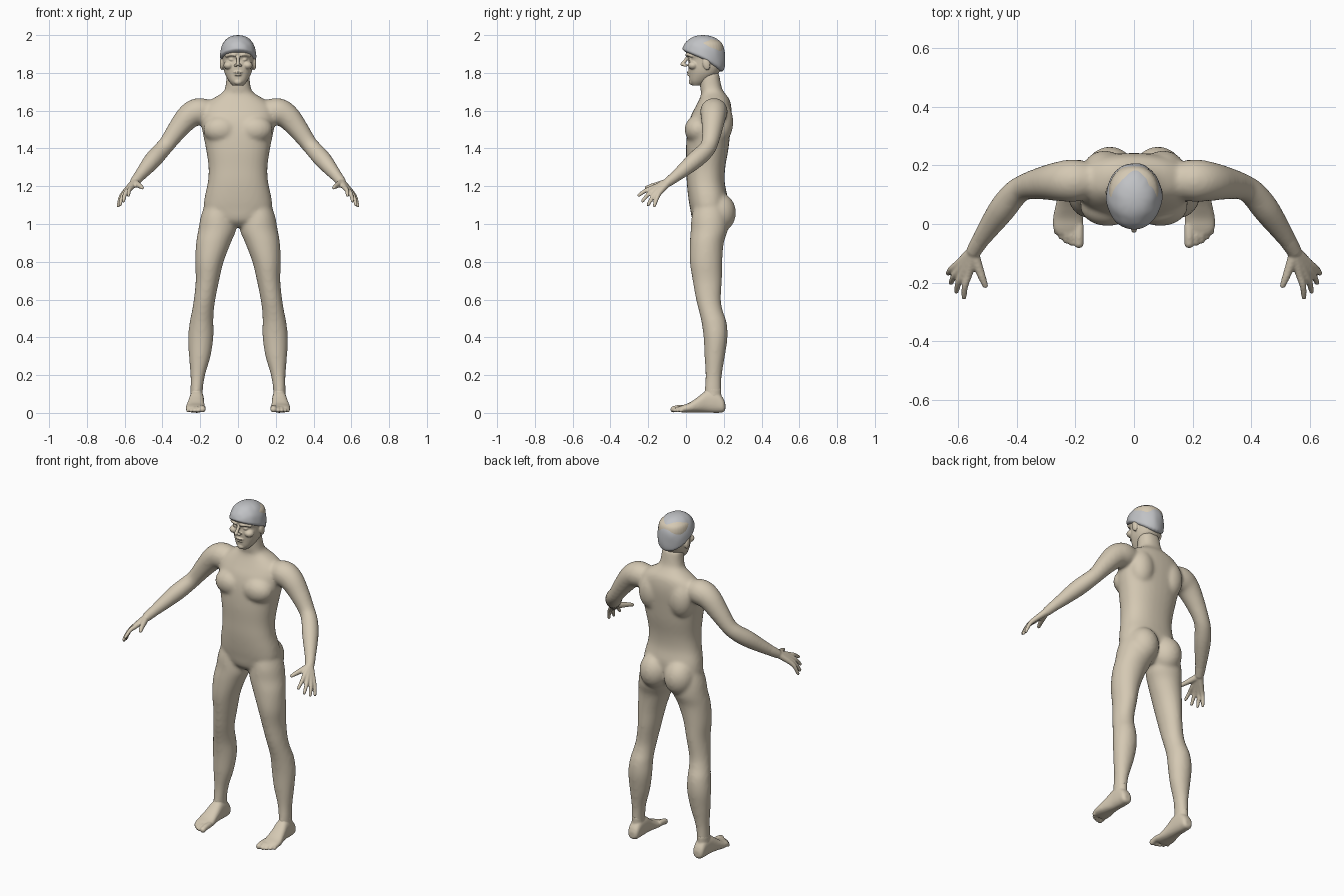
import bpy, bmesh, math, random
from mathutils import Vector, Matrix

random.seed(4)
if "Cube" in bpy.data.objects:
    bpy.data.objects.remove(bpy.data.objects["Cube"])


def material(name, rgb):
    mat = bpy.data.materials.new(name)
    mat.use_nodes = True
    mat.diffuse_color = (*rgb, 1)
    mat.node_tree.nodes["Principled BSDF"].inputs["Base Color"].default_value = (*rgb, 1)
    return mat


skin = material("warm beige skin", (0.66, 0.58, 0.45))
grey = material("light grey hair", (0.53, 0.54, 0.56))


def spline(rows, steps=4):
    """Catmull-Rom interpolation between rows of numbers."""
    rows = [rows[0]] + list(rows) + [rows[-1]]
    result = []
    for a, b, c, d in zip(rows, rows[1:], rows[2:], rows[3:]):
        for i in range(steps):
            t = i / steps
            result.append([
                q + t * (r - p) / 2
                + t * t * (2 * p - 5 * q + 4 * r - s) / 2
                + t ** 3 * (3 * q - p - 3 * r + s) / 2
                for p, q, r, s in zip(a, b, c, d)])
    return result + [list(rows[-1])]


def loft(bm, rings):
    """Skin a list of point rings into a closed shell."""
    rings = [[bm.verts.new(p) for p in ring] for ring in rings]
    count = len(rings[0])
    faces = [bm.faces.new(rings[0]), bm.faces.new(rings[-1])]
    for low, high in zip(rings, rings[1:]):
        for i in range(count):
            j = (i + 1) % count
            faces.append(bm.faces.new((low[i], low[j], high[j], high[i])))
    bmesh.ops.recalc_face_normals(bm, faces=faces)


def stack(bm, rows, axis="z", power=2.0, sides=32):
    """Loft rounded sections given as (position, left, right, near, far)."""
    rings = []
    for t, u0, u1, v0, v1 in spline(rows):
        ring = []
        for k in range(sides):
            c, s = (math.cos(k * math.tau / sides), math.sin(k * math.tau / sides))
            u = (u0 + u1) / 2 + (u1 - u0) / 2 * math.copysign(abs(c) ** (2 / power), c)
            v = (v0 + v1) / 2 + (v1 - v0) / 2 * math.copysign(abs(s) ** (2 / power), s)
            ring.append((u, v, t) if axis == "z" else (u, t, v))
        rings.append(ring)
    loft(bm, rings)


def column(bm, rows, power):
    """Symmetric stack given as (height, half width, front, back)."""
    stack(bm, [(z, -w, w, front, back) for z, w, front, back in rows], power=power)


def tube(bm, rows, sides=16):
    """Round limb through (x, y, z, radius) with a domed tip."""
    rows = spline(rows)
    path = [Vector(row[:3]) for row in rows]
    rings = []
    for i, row in enumerate(rows):
        along = path[min(i + 1, len(path) - 1)] - path[max(i - 1, 0)]
        turn = along.to_track_quat("Z", "Y")
        rings.append([path[i] + turn @ Vector((math.cos(k * math.tau / sides) * row[3],
                                               math.sin(k * math.tau / sides) * row[3], 0))
                      for k in range(sides)])
    loft(bm, rings)
    ball(bm, path[-1], [rows[-1][3]] * 3)


def ball(bm, centre, radii, tilt=0):
    place = Matrix.Translation(centre) @ Matrix.Rotation(tilt, 4, "X") @ Matrix.Diagonal((*radii, 1))
    bmesh.ops.create_uvsphere(bm, u_segments=20, v_segments=12, radius=1, matrix=place)


def finish(name, bm, mat):
    mesh = bpy.data.meshes.new(name)
    bm.to_mesh(mesh)
    bm.free()
    mesh.materials.append(mat)
    for face in mesh.polygons:
        face.use_smooth = True
    obj = bpy.data.objects.new(name, mesh)
    bpy.context.collection.objects.link(obj)
    return obj


def fuse(name, bm, voxel, rounds):
    """Mirror the parts, melt them into one surface and soften it."""
    obj = finish(name, bm, skin)
    obj.modifiers.new("both sides", "MIRROR").use_mirror_merge = False
    remesh = obj.modifiers.new("fuse", "REMESH")
    remesh.mode = "VOXEL"
    remesh.voxel_size = voxel
    remesh.use_smooth_shade = True
    soften = obj.modifiers.new("soften", "SMOOTH")
    soften.factor = 0.5
    soften.iterations = rounds


# Torso and neck
bm = bmesh.new()
column(bm, [(.985, .05, .07, .17), (1.02, .13, .035, .2), (1.08, .178, .022, .215),
            (1.14, .177, .012, .22), (1.22, .16, .004, .205), (1.3, .156, .002, .208),
            (1.4, .17, 0, .225), (1.5, .19, .008, .236), (1.57, .195, .025, .242),
            (1.62, .185, .05, .24), (1.66, .14, .07, .23), (1.69, .09, .08, .208),
            (1.72, .068, .075, .19), (1.8, .06, .068, .175)], 2.3)
# Chest, shoulder blade and seat muscles
ball(bm, (.09, .062, 1.5), (.095, .07, .075))
ball(bm, (.1, .185, 1.54), (.075, .066, .11))
ball(bm, (.082, .175, 1.06), (.088, .09, .105))
# Legs
stack(bm, [(1.12, .03, .17, .05, .2), (1.04, .02, .197, .03, .22), (.97, .01, .21, .025, .222),
           (.9, .038, .222, .02, .2), (.8, .076, .227, .02, .192), (.7, .1, .224, .035, .19),
           (.6, .12, .234, .053, .185), (.54, .128, .244, .068, .195), (.48, .13, .256, .082, .215),
           (.4, .13, .264, .093, .22), (.3, .145, .26, .098, .206), (.2, .174, .252, .103, .19),
           (.12, .186, .252, .098, .187), (.05, .185, .253, .1, .19)])
# Arms
tube(bm, [(.14, .15, 1.59, .06), (.205, .148, 1.595, .073), (.26, .145, 1.57, .067),
          (.32, .138, 1.5, .055), (.375, .125, 1.425, .045), (.41, .1, 1.385, .046),
          (.45, .05, 1.34, .047), (.5, -.02, 1.28, .037), (.54, -.08, 1.232, .027)], 24)
fuse("body", bm, .009, 12)

# Hands: each finger runs from the wrist over its knuckle to the tip
bm = bmesh.new()
wrist = Vector((.545, -.09, 1.225))
tube(bm, [(.515, -.042, 1.262, .031), (.53, -.065, 1.244, .029), (*wrist, .026)])
fingers = [((.565, -.172, 1.193), (.58, -.25, 1.152)), ((.582, -.168, 1.182), (.606, -.23, 1.122)),
           ((.595, -.155, 1.172), (.624, -.2, 1.102)), ((.604, -.14, 1.165), (.634, -.168, 1.096))]
for knuckle, tip in fingers:
    middle = Vector(knuckle).lerp(Vector(tip), .5) + Vector((.004, 0, .006))
    start = wrist.lerp(Vector(knuckle), .1)
    tube(bm, [(*start, .02), (*knuckle, .014), (*middle, .0115), (*tip, .009)])
tube(bm, [(.548, -.1, 1.22, .02), (.53, -.15, 1.208, .016), (.517, -.185, 1.2, .013),
          (.507, -.21, 1.192, .01)])
fuse("hands", bm, .005, 4)

# Feet with toes
bm = bmesh.new()
stack(bm, [(.208, .2, .235, .015, .05), (.195, .186, .25, .003, .08), (.16, .182, .254, 0, .115),
           (.11, .18, .258, .002, .118), (.06, .178, .268, .003, .082), (.02, .174, .276, .002, .055),
           (-.015, .174, .275, .002, .042), (-.035, .18, .262, .006, .034)], "y", 2.4)
stack(bm, [(.04, .187, .251, .1, .19), (.09, .187, .251, .1, .187), (.13, .187, .251, .1, .187)])
for x, y, radius in [(.188, -.066, .017), (.212, -.064, .0115), (.231, -.056, .011),
                     (.248, -.043, .0105), (.264, -.026, .0105)]:
    tube(bm, [(x, y + .06, .026, radius), (x, y + .025, .025, radius), (x, y, radius + .002, radius)])
fuse("feet", bm, .005, 4)

# Head with brow, eyes, cheeks, nose, lips and ears
bm = bmesh.new()
column(bm, [(1.732, .026, .035, .08), (1.755, .047, .02, .12), (1.79, .067, .016, .165),
            (1.82, .076, .013, .185), (1.85, .08, .012, .195), (1.873, .083, .014, .198),
            (1.9, .086, .002, .2), (1.93, .087, .002, .2), (1.96, .078, .018, .188),
            (1.985, .05, .05, .15)], 2.2)
tube(bm, [(0, .01, 1.885, .009), (0, -.004, 1.865, .009), (0, -.02, 1.846, .01)])
ball(bm, (.011, -.004, 1.84), (.01, .013, .008))
tube(bm, [(.012, .004, 1.893, .008), (.035, .007, 1.897, .008), (.062, .03, 1.89, .008)])
ball(bm, (.033, .026, 1.87), (.016, .013, .009))
ball(bm, (.05, .038, 1.84), (.027, .028, .022))
ball(bm, (0, .017, 1.803), (.025, .014, .006))
ball(bm, (0, .018, 1.79), (.021, .014, .006))
ball(bm, (0, .03, 1.752), (.022, .016, .016))
ball(bm, (.086, .108, 1.848), (.011, .02, .034), .2)
fuse("head", bm, .004, 3)

# Hair cap: low fringe at the front, down to the nape at the back
bm = bmesh.new()
rings = []
levels, sides, crown, middle = 9, 26, 2.0, 1.885
for level in range(levels):
    ring = []
    for k in range(sides):
        angle = k * math.tau / sides
        front = math.cos(angle)
        edge = 1.868 + front * (.048 if front > 0 else .082)
        z = edge + (crown - edge) * math.sin(level / (levels - .7) * math.pi / 2)
        reach = abs(z - middle) / (crown - middle if z > middle else .17)
        size = (1 - reach ** 2.3) ** (1 / 2.3) * random.uniform(.975, 1.025)
        ring.append((.097 * size * math.sin(angle), .092 - .118 * size * front, z))
    rings.append(ring)
loft(bm, rings)
hair = finish("hair", bm, grey)
hair.modifiers.new("rounded", "SUBSURF").levels = 2
hair.modifiers["rounded"].render_levels = 2
